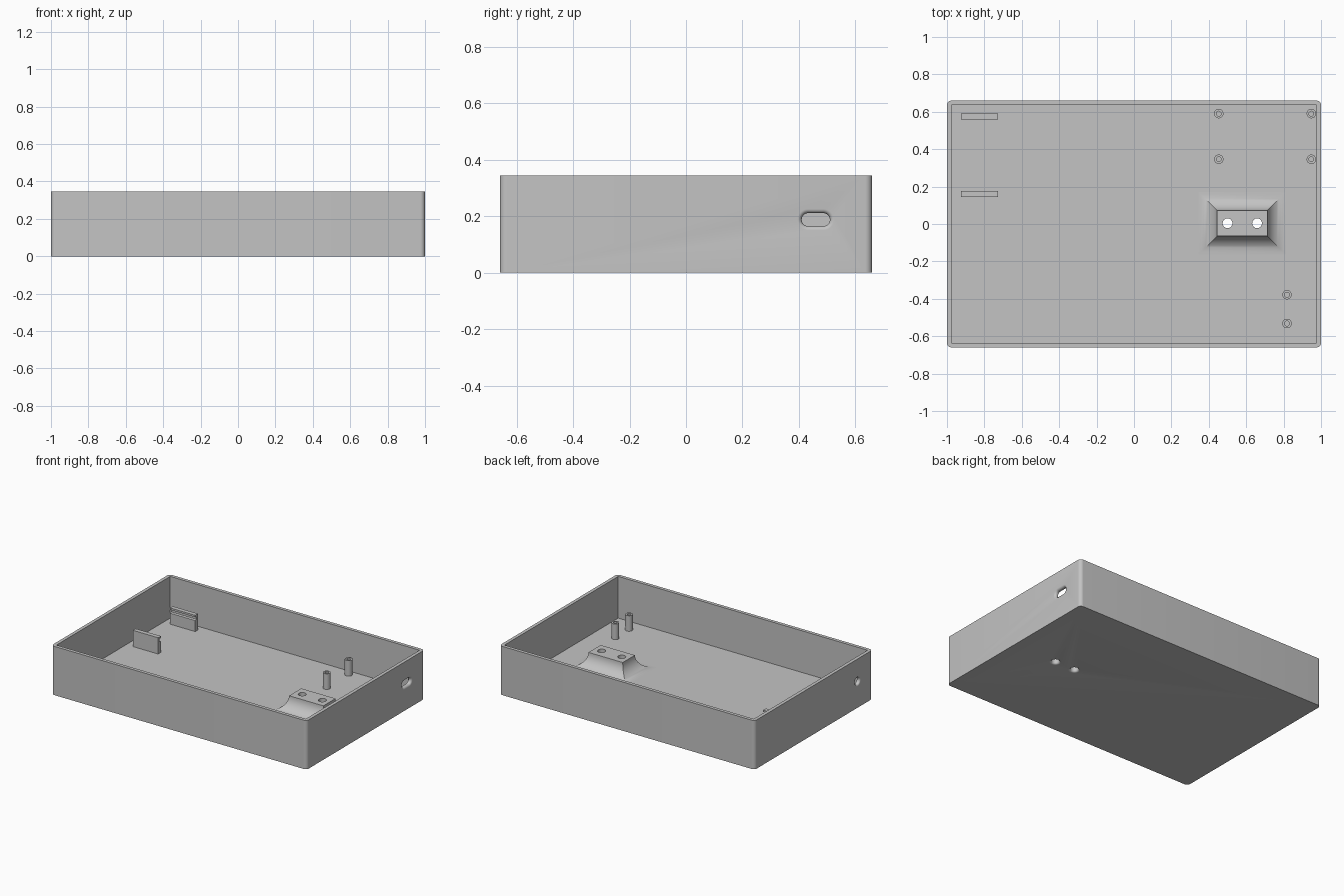
import bpy, bmesh, math

cube = bpy.data.objects.get("Cube")
if cube:
    bpy.data.objects.remove(cube, do_unlink=True)

HX, HY, HEIGHT = 1.0, 0.66, 0.345
WALL, FLOOR = 0.024, 0.05

grey = bpy.data.materials.new("plain grey")
grey.use_nodes = True
tone = (0.55, 0.55, 0.55, 1)
grey.diffuse_color = tone
grey.node_tree.nodes["Principled BSDF"].inputs["Base Color"].default_value = tone


def rounded(hx, hy, r, w, steps=8):
    """Rounded rectangle ring at depth w; r equal to a half size gives a slot or circle."""
    ring = []
    for q, (sx, sy) in enumerate(((1, 1), (-1, 1), (-1, -1), (1, -1))):
        for i in range(steps + 1):
            a = (q + i / steps) * math.pi / 2
            ring.append((sx * (hx - r) + r * math.cos(a), sy * (hy - r) + r * math.sin(a), w))
    return ring


def loft(name, rings, place=lambda u, v, w: (u, v, w)):
    """Skin a stack of rings, with both ends capped."""
    bm = bmesh.new()
    rows = [[bm.verts.new(place(*p)) for p in ring] for ring in rings]
    for low, high in zip(rows, rows[1:]):
        for i in range(len(low)):
            j = (i + 1) % len(low)
            bm.faces.new((low[i], low[j], high[j], high[i]))
    bm.faces.new(rows[0])
    bm.faces.new(rows[-1])
    bmesh.ops.remove_doubles(bm, verts=bm.verts, dist=1e-5)
    bmesh.ops.recalc_face_normals(bm, faces=bm.faces)
    mesh = bpy.data.meshes.new(name)
    bm.to_mesh(mesh)
    bm.free()
    mesh.materials.append(grey)
    obj = bpy.data.objects.new(name, mesh)
    bpy.context.collection.objects.link(obj)
    return obj


def cut(obj, cutters):
    """Subtract each cutter and bake the result."""
    for c in cutters:
        mod = obj.modifiers.new("cut", "BOOLEAN")
        mod.operation, mod.solver, mod.object = "DIFFERENCE", "EXACT", c
    graph = bpy.context.evaluated_depsgraph_get()
    baked = bpy.data.meshes.new_from_object(obj.evaluated_get(graph))
    obj.modifiers.clear()
    obj.data = baked


def flared_hole(name, hx, hy, fillet, depth, place):
    """Hole cutter whose mouth at w = 0 is rounded over; w grows inwards."""
    rings = [rounded(hx, hy, min(hx, hy), depth)]
    for i in range(7):
        a = i / 6 * math.pi / 2
        off = fillet * (1 - math.cos(a))
        rings.append(rounded(hx + off, hy + off, min(hx, hy) + off, fillet * (1 - math.sin(a))))
    off = fillet
    rings.append(rounded(hx + off, hy + off, min(hx, hy) + off, -0.02))
    return loft(name, rings, place)


# Open tray with rounded outer corners and a square-cornered cavity
tray = loft("tray", [rounded(HX, HY, 0.025, 0), rounded(HX, HY, 0.025, HEIGHT)])
cavity = loft("cavity_cutter", [rounded(HX - WALL, HY - WALL, 0, z) for z in (FLOOR, HEIGHT + 0.1)])

# Side wall openings: a slot on one end, a round hole on the other
slot = flared_hole("slot_cutter", 0.05, 0.023, 0.015, 0.08,
                   lambda u, v, w: (HX - w, 0.46 + u, 0.188 + v))
port = flared_hole("port_cutter", 0.026, 0.026, 0.01, 0.08,
                   lambda u, v, w: (w - HX, u - 0.49, 0.188 + v))

# Screw holes running up through the floor and the pedestal
screws = [flared_hole("screw_cutter", 0.026, 0.026, 0.013, 0.3,
                      lambda u, v, w, x=x: (x + u, 0.004 + v, w)) for x in (0.5, 0.658)]

# Pedestal with concave flanks sweeping down to the floor
TOP, SWEEP = 0.148, 0.1
rings = []
for i in range(13):
    a = i / 12 * math.pi / 2
    off = SWEEP * (1 - math.cos(a))
    z = TOP - (TOP - FLOOR) * math.sin(a)
    rings.append(rounded(0.134 + off, 0.068 + off, 0, z))
rings.append(rounded(0.134 + SWEEP, 0.068 + SWEEP, 0, FLOOR - 0.02))
pedestal = loft("pedestal", rings, lambda u, v, w: (0.579 + u, 0.004 + v, w))

cut(tray, [cavity, slot, port] + screws)
cut(pedestal, screws)
for c in [cavity, slot, port] + screws:
    bpy.data.objects.remove(c, do_unlink=True)
parts = [tray, pedestal]

# Hollow standoff posts
spots = [(x, y) for x in (0.453, 0.948) for y in (0.346, 0.59)] + [(0.818, -0.378), (0.818, -0.532)]
for px, py in spots:
    levels = ((0.025, FLOOR - 0.01), (0.025, 0.16), (0.013, 0.16), (0.013, FLOOR + 0.005))
    parts.append(loft("standoff_post", [rounded(r, r, r, z) for r, z in levels],
                      lambda u, v, w: (px + u, py + v, w)))

# Two board rails, each grooved on the side facing the other
for name, outer, side in (("rear_rail", 0.591, -1), ("front_rail", 0.145, 1)):
    section = [(0, FLOOR - 0.01), (0.031, FLOOR - 0.01), (0.031, 0.128), (0.018, 0.132),
               (0.018, 0.148), (0.031, 0.152), (0.031, 0.165), (0, 0.165)]
    parts.append(loft(name, [[(d, z, x) for d, z in section] for x in (-0.925, -0.727)],
                      lambda u, v, w: (w, outer + side * u, v)))

# Smooth the curved faces, keep hard edges crisp
bpy.ops.object.select_all(action="DESELECT")
for p in parts:
    p.select_set(True)
bpy.context.view_layer.objects.active = tray
bpy.ops.object.shade_smooth_by_angle(angle=math.radians(30))
